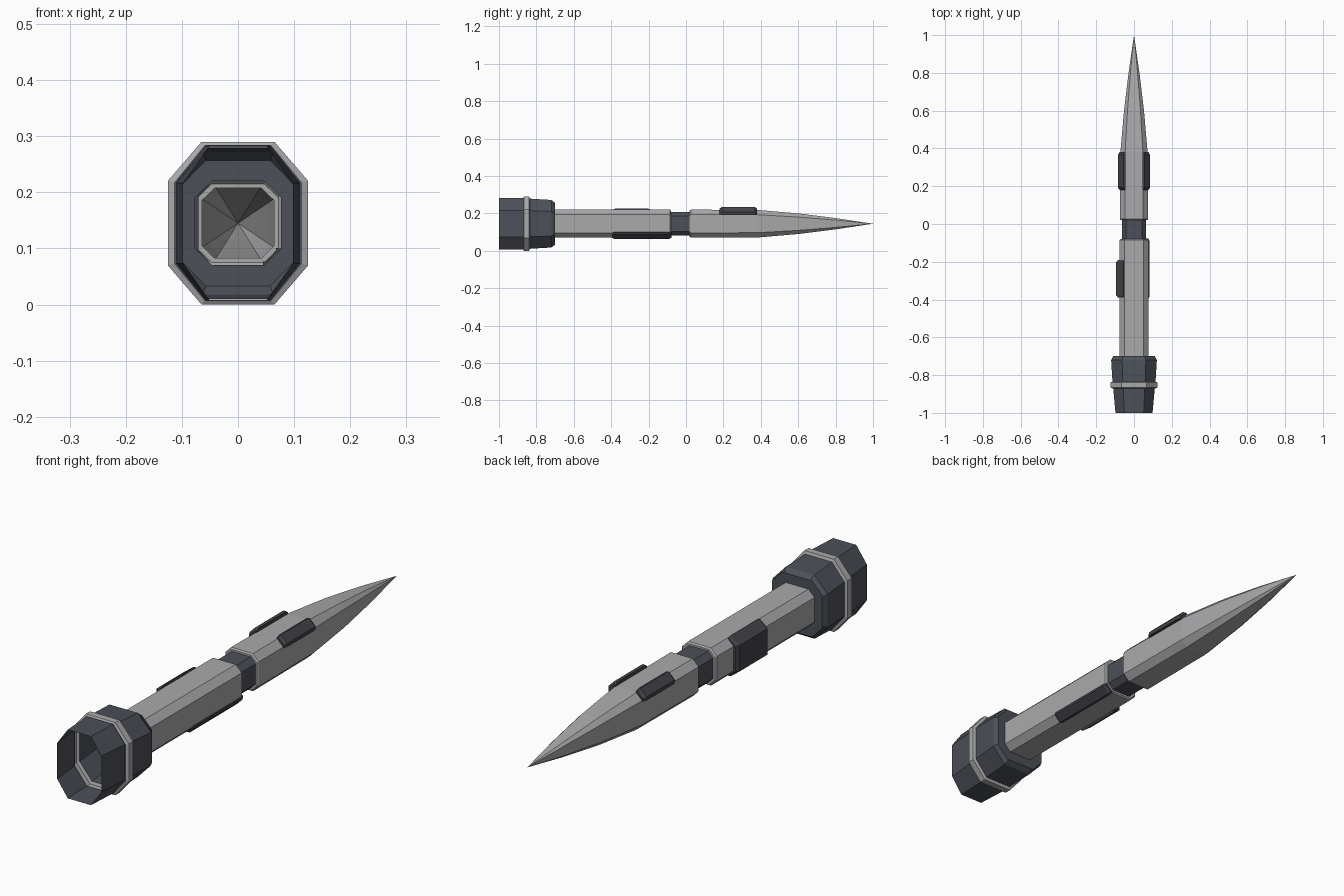
import bpy
import bmesh

cube = bpy.data.objects.get("Cube")
if cube:
    bpy.data.objects.remove(cube, do_unlink=True)

AXIS_Z = 0.145


def material(name, color):
    mat = bpy.data.materials.new(name)
    mat.use_nodes = True
    mat.diffuse_color = (*color, 1)
    mat.node_tree.nodes["Principled BSDF"].inputs["Base Color"].default_value = (*color, 1)
    return mat


LIGHT = material("light grey hull", (0.40, 0.40, 0.41))
DARK = material("dark slate", (0.072, 0.08, 0.098))
PAD = material("charcoal", (0.055, 0.056, 0.066))


def loft(name, rings, mat, caps=False):
    """Bridge (y, outline) rings; an outline with one point makes a tip."""
    bm = bmesh.new()
    loops = [[bm.verts.new((x, y, AXIS_Z + z)) for x, z in outline] for y, outline in rings]
    for a, b in zip(loops, loops[1:]):
        n = len(a)
        for i in range(n):
            j = (i + 1) % n
            if len(b) == 1:
                bm.faces.new((a[i], a[j], b[0]))
            else:
                bm.faces.new((a[i], a[j], b[j], b[i]))
    if caps:
        bm.faces.new(loops[0])
        bm.faces.new(loops[-1])
    bmesh.ops.recalc_face_normals(bm, faces=bm.faces)
    mesh = bpy.data.meshes.new(name)
    bm.to_mesh(mesh)
    bm.free()
    mesh.materials.append(mat)
    obj = bpy.data.objects.new(name, mesh)
    bpy.context.collection.objects.link(obj)
    return obj


def octagon(hx, hz, flat):
    """Rectangle with cut corners; flat is the straight share of each side."""
    fx, fz = hx * flat, hz * flat
    return [(fx, -hz), (hx, -fz), (hx, fz), (fx, hz),
            (-fx, hz), (-hx, fz), (-hx, -fz), (-fx, -hz)]


def shell(name, profile, mat, flat):
    loft(name, [(y, octagon(hx, hz, flat) if hx else [(0, 0)]) for y, hx, hz in profile], mat)


BELL, TUBE = 0.52, 0.65

# Open nozzle with its raised band
shell("nozzle_skirt", [(-1, 0.098, 0.137), (-0.87, 0.11, 0.138), (-0.87, 0.114, 0.139)], DARK, BELL)
shell("nozzle_band", [(-0.87, 0.114, 0.139), (-0.866, 0.125, 0.145),
                      (-0.839, 0.125, 0.145), (-0.835, 0.114, 0.134)], LIGHT, BELL)
shell("nozzle_shoulder", [(-0.835, 0.114, 0.134), (-0.72, 0.121, 0.127), (-0.70, 0.11, 0.112)], DARK, BELL)
shell("nozzle_collar", [(-0.70, 0.11, 0.112), (-0.70, 0.077, 0.075)], DARK, 0.6)

# Hollow body, neck and pointed nose
shell("rear_body", [(-0.70, 0.077, 0.075), (-0.086, 0.077, 0.075),
                    (-0.08, 0.072, 0.07), (-0.08, 0.064, 0.0625)], LIGHT, TUBE)
shell("neck", [(-0.08, 0.064, 0.0625), (0.02, 0.064, 0.0625)], DARK, TUBE)
shell("nose", [(0.02, 0.064, 0.0625), (0.02, 0.07, 0.07), (0.026, 0.074, 0.075),
               (0.38, 0.072, 0.074), (0.6, 0.053, 0.055),
               (0.8, 0.029, 0.03), (1, 0, 0)], LIGHT, TUBE)


def pad(name, inner, outer, y0, y1):
    """Raised pad: inner and outer lines of equal length, bevelled at both ends."""
    low = [(a + (c - a) * 0.6, b + (d - b) * 0.6) for (a, b), (c, d) in zip(inner, outer)]
    end, full = inner + low[::-1], inner + outer[::-1]
    loft(name, [(y0, end), (y0 + 0.012, full), (y1 - 0.012, full), (y1, end)], PAD, True)


# Pads on both upper corners of the nose
for side, label in ((1, "left"), (-1, "right")):
    inner = [(side * x, z) for x, z in ((0.044, 0.068), (0.046, 0.068), (0.066, 0.047), (0.066, 0.045))]
    outer = [(side * x, z) for x, z in ((0.046, 0.086), (0.056, 0.089), (0.084, 0.062), (0.083, 0.047))]
    pad(label + "_nose_pad", inner, outer, 0.18, 0.38)

# Wide pad wrapped around one side of the body
inner = [(-0.052, 0.068), (-0.070, 0.048), (-0.070, -0.048), (-0.052, -0.068)]
outer = [(-0.055, 0.081), (-0.094, 0.052), (-0.094, -0.052), (-0.055, -0.081)]
pad("side_pad", inner, outer, -0.39, -0.19)

# Long rail on the opposite lower corner
inner = [(0.044, -0.068), (0.050, -0.068), (0.068, -0.048), (0.068, -0.044)]
outer = [(0.046, -0.081), (0.056, -0.081), (0.082, -0.056), (0.082, -0.046)]
pad("lower_rail", inner, outer, -0.395, -0.078)
